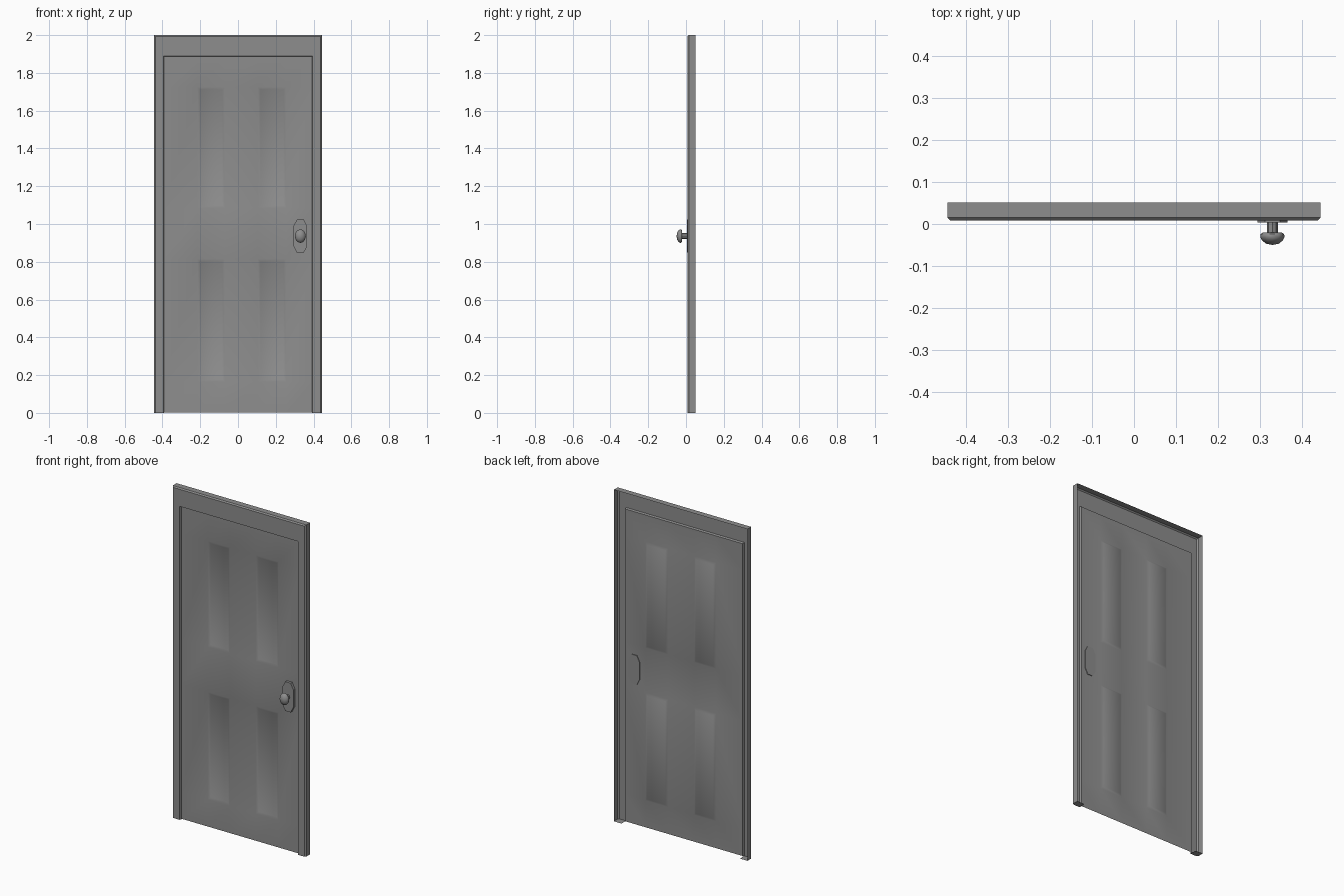
import bpy, bmesh, math
from mathutils import Vector

old = bpy.data.objects.get("Cube")
if old:
    bpy.data.objects.remove(old)

grey = bpy.data.materials.new("mid grey")
grey.use_nodes = True
GREY = (0.27, 0.27, 0.27, 1)
grey.diffuse_color = GREY
grey.node_tree.nodes["Principled BSDF"].inputs["Base Color"].default_value = GREY


def finish(name, bm, smooth_angle=None):
    """Turn a bmesh into a named object with the grey material."""
    mesh = bpy.data.meshes.new(name)
    bm.to_mesh(mesh)
    bm.free()
    mesh.materials.append(grey)
    obj = bpy.data.objects.new(name, mesh)
    bpy.context.collection.objects.link(obj)
    if smooth_angle:
        bpy.ops.object.select_all(action='DESELECT')
        obj.select_set(True)
        bpy.context.view_layer.objects.active = obj
        bpy.ops.object.shade_smooth_by_angle(angle=math.radians(smooth_angle))
    return obj


# Main dimensions
HALF, TOP = 0.445, 2.0
BACK, FRONT, DOOR_Y = 0.051, 0.008, 0.02
JAMB, HEADER, LIP = 0.05, 0.11, 0.004
DOOR_HALF = HALF - JAMB - LIP
DOOR_TOP = TOP - HEADER - LIP

# Frame: an open-backed trim swept up one jamb, over the header and down
profile = [  # inset at the sides, inset at the top, depth
    (0, 0, BACK),
    (0, 0, FRONT + 0.007),
    (0.007, 0.007, FRONT),
    (JAMB, HEADER, FRONT),
    (JAMB + LIP, HEADER + LIP, DOOR_Y),
]
bm = bmesh.new()
rails = []
for sx, sz, y in profile:
    x, z = HALF - sx, TOP - sz
    rails.append([bm.verts.new(p) for p in
                  ((x, y, 0), (x, y, z), (-x, y, z), (-x, y, 0))])
for a, b in zip(rails, rails[1:]):
    for i in range(3):
        bm.faces.new((a[i], a[i + 1], b[i + 1], b[i]))
# Foot caps closing the bottom of each jamb
for end, side in ((0, 1), (3, -1)):
    inner = [bm.verts.new((side * (HALF - JAMB), y, 0)) for y in (FRONT, BACK)]
    loop = [r[end] for r in rails[:3]] + inner
    bm.faces.new(loop if side < 0 else loop[::-1])
bm.normal_update()
if sum(f.normal.y * f.calc_area() for f in bm.faces) > 0:
    bmesh.ops.reverse_faces(bm, faces=bm.faces[:])
finish("door_frame", bm)

# Door leaf: a sheet with four pressed panels
xs = [-DOOR_HALF, -0.215, -0.07, 0.105, 0.255, DOOR_HALF]
zs = [0.003, 0.165, 0.815, 1.085, 1.725, DOOR_TOP]
bm = bmesh.new()
grid = [[bm.verts.new((x, DOOR_Y, z)) for x in xs] for z in zs]
panels = []
for j in range(5):
    for i in range(5):
        face = bm.faces.new((grid[j][i], grid[j][i + 1],
                             grid[j + 1][i + 1], grid[j + 1][i]))
        if i % 2 and j % 2:
            panels.append(face)
bm.normal_update()
bmesh.ops.inset_individual(bm, faces=panels, thickness=0.02)
for v in {v for f in panels for v in f.verts}:
    v.co.y += 0.008
finish("door_leaf", bm, 60)

# Lock plate: a tall plate with clipped corners, passing through the door
KNOB = Vector((0.33, 0, 0.936))
bm = bmesh.new()
w, h, c, d = 0.036, 0.088, 0.018, 0.035
corners = [(w, h - d), (w - c, h), (c - w, h), (-w, h - d),
           (-w, d - h), (c - w, -h), (w - c, -h), (w, d - h)]
plate = bm.faces.new([bm.verts.new((KNOB.x + x, 0.004, KNOB.z + z))
                      for x, z in corners])
back = bmesh.ops.extrude_face_region(bm, geom=[plate], use_keep_orig=True)
for v in back["geom"]:
    if isinstance(v, bmesh.types.BMVert):
        v.co.y = 0.024
bmesh.ops.recalc_face_normals(bm, faces=bm.faces[:])
finish("lock_plate", bm)


def turned(name, outline, sides, stretch, angle):
    """Revolve (radius, depth) points about the knob axis."""
    bm = bmesh.new()
    pts = [bm.verts.new((r, y, 0)) for r, y in outline]
    edges = [bm.edges.new(p) for p in zip(pts, pts[1:])]
    bmesh.ops.spin(bm, geom=pts + edges, axis=(0, 1, 0), cent=(0, 0, 0),
                   angle=math.tau, steps=sides, use_duplicate=False)
    bmesh.ops.remove_doubles(bm, verts=bm.verts[:], dist=0.0002)
    bmesh.ops.recalc_face_normals(bm, faces=bm.faces[:])
    for v in bm.verts:
        v.co.z *= stretch
        v.co += KNOB
    finish(name, bm, angle)


# Knob and its stem
turned("knob_stem", [(0.013, 0.005), (0.013, -0.024)], 8, 1.2, 30)
turned("knob", [(0, -0.02), (0.022, -0.02), (0.028, -0.024), (0.029, -0.031),
                (0.025, -0.039), (0.015, -0.047), (0, -0.05)], 12, 1.25, 50)
